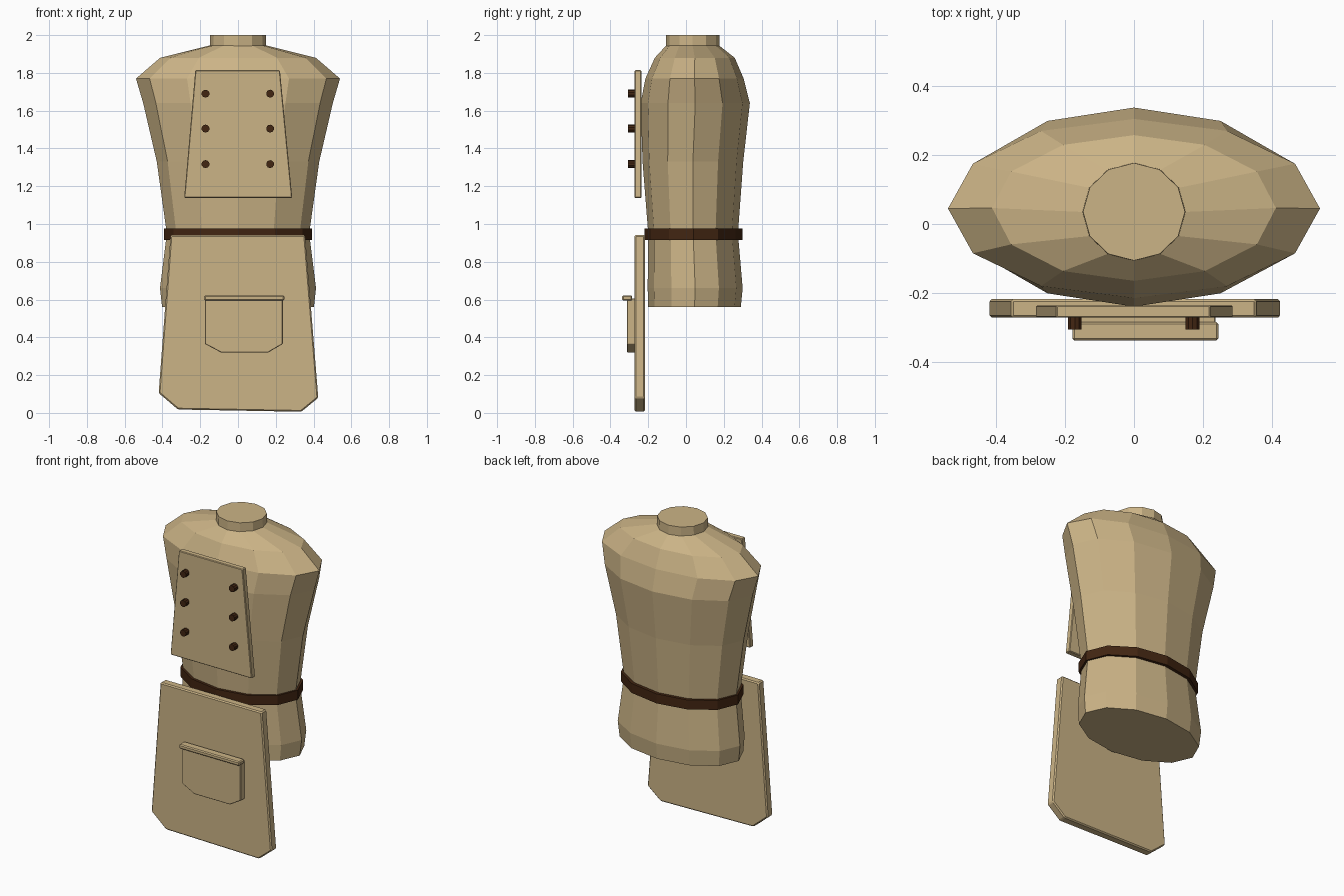
import bpy, bmesh, math

if "Cube" in bpy.data.objects:
    bpy.data.objects.remove(bpy.data.objects["Cube"])


def material(name, rgb):
    m = bpy.data.materials.new(name)
    m.diffuse_color = (*rgb, 1)
    m.use_nodes = True
    m.node_tree.nodes["Principled BSDF"].inputs["Base Color"].default_value = m.diffuse_color
    return m


CLOTH = material("tan cloth", (0.60, 0.455, 0.24))
LEATHER = material("dark brown leather", (0.055, 0.019, 0.006))


def finish(name, bm, mat):
    bmesh.ops.recalc_face_normals(bm, faces=bm.faces)
    me = bpy.data.meshes.new(name)
    bm.to_mesh(me)
    bm.free()
    me.materials.append(mat)
    ob = bpy.data.objects.new(name, me)
    bpy.context.collection.objects.link(ob)
    return ob


def loft(name, rings, mat, n=12, closed=False):
    """Skin elliptical rings given as (z, half width, front y, back y)."""
    bm = bmesh.new()
    loops = []
    for z, rx, y0, y1 in rings:
        angles = [2 * math.pi * i / n for i in range(n)]
        loops.append([bm.verts.new((rx * math.cos(a), (y0 + y1) / 2 + (y1 - y0) / 2 * math.sin(a), z))
                      for a in angles])
    pairs = list(zip(loops, loops[1:]))
    if closed:
        pairs.append((loops[-1], loops[0]))
    else:
        bm.faces.new(loops[0])
        bm.faces.new(loops[-1])
    for a, b in pairs:
        for i in range(n):
            j = (i + 1) % n
            bm.faces.new((a[i], a[j], b[j], b[i]))
    return finish(name, bm, mat)


def plate(name, outline, y0, y1, bevel=0.007):
    """Flat panel cut from an x/z outline, with a thin chamfered edge."""
    bm = bmesh.new()
    front = [bm.verts.new((x, y0, z)) for x, z in outline]
    back = [bm.verts.new((x, y1, z)) for x, z in outline]
    bm.faces.new(front)
    bm.faces.new(back)
    for i in range(len(outline)):
        j = (i + 1) % len(outline)
        bm.faces.new((front[i], front[j], back[j], back[i]))
    ob = finish(name, bm, CLOTH)
    mod = ob.modifiers.new("chamfer", 'BEVEL')
    mod.width = bevel
    mod.segments = 1
    return ob


# Torso and neck
loft("torso", [(0.56, 0.402, -0.20, 0.29), (0.66, 0.413, -0.203, 0.30),
               (0.95, 0.377, -0.20, 0.275), (1.33, 0.43, -0.23, 0.303),
               (1.64, 0.502, -0.24, 0.338), (1.77, 0.54, -0.215, 0.305),
               (1.88, 0.412, -0.165, 0.258), (1.945, 0.15, -0.105, 0.175)], CLOTH)
loft("neck", [(1.93, 0.15, -0.107, 0.178), (2.0, 0.148, -0.106, 0.177)], CLOTH)

# Belt
loft("belt", [(0.915, 0.393, -0.22, 0.298), (0.975, 0.393, -0.22, 0.298),
              (0.975, 0.365, -0.19, 0.265), (0.915, 0.365, -0.19, 0.265)], LEATHER, closed=True)

# Apron skirt and bib
plate("apron_skirt", [(-0.357, 0.942), (0.355, 0.942), (0.425, 0.08),
                      (0.335, 0.006), (-0.318, 0.018), (-0.42, 0.105)], -0.272, -0.218)
plate("apron_bib", [(-0.226, 1.814), (0.222, 1.814), (0.287, 1.138), (-0.285, 1.138)], -0.272, -0.236, 0.004)

# Pocket and its top hem
plate("pocket", [(-0.175, 0.605), (0.237, 0.605), (0.237, 0.365),
                 (0.16, 0.32), (-0.09, 0.32), (-0.175, 0.365)], -0.312, -0.265, 0.003)
plate("pocket_hem", [(-0.179, 0.622), (0.245, 0.622), (0.245, 0.595), (-0.179, 0.595)], -0.338, -0.285, 0.006)

# Two columns of bib buttons
for z in (1.69, 1.505, 1.317):
    for x in (-0.172, 0.17):
        bpy.ops.mesh.primitive_cylinder_add(vertices=10, radius=0.021, depth=0.034,
                                            location=(x, -0.289, z), rotation=(math.pi / 2, 0, 0))
        ob = bpy.context.object
        ob.name = "button"
        ob.data.materials.append(LEATHER)
